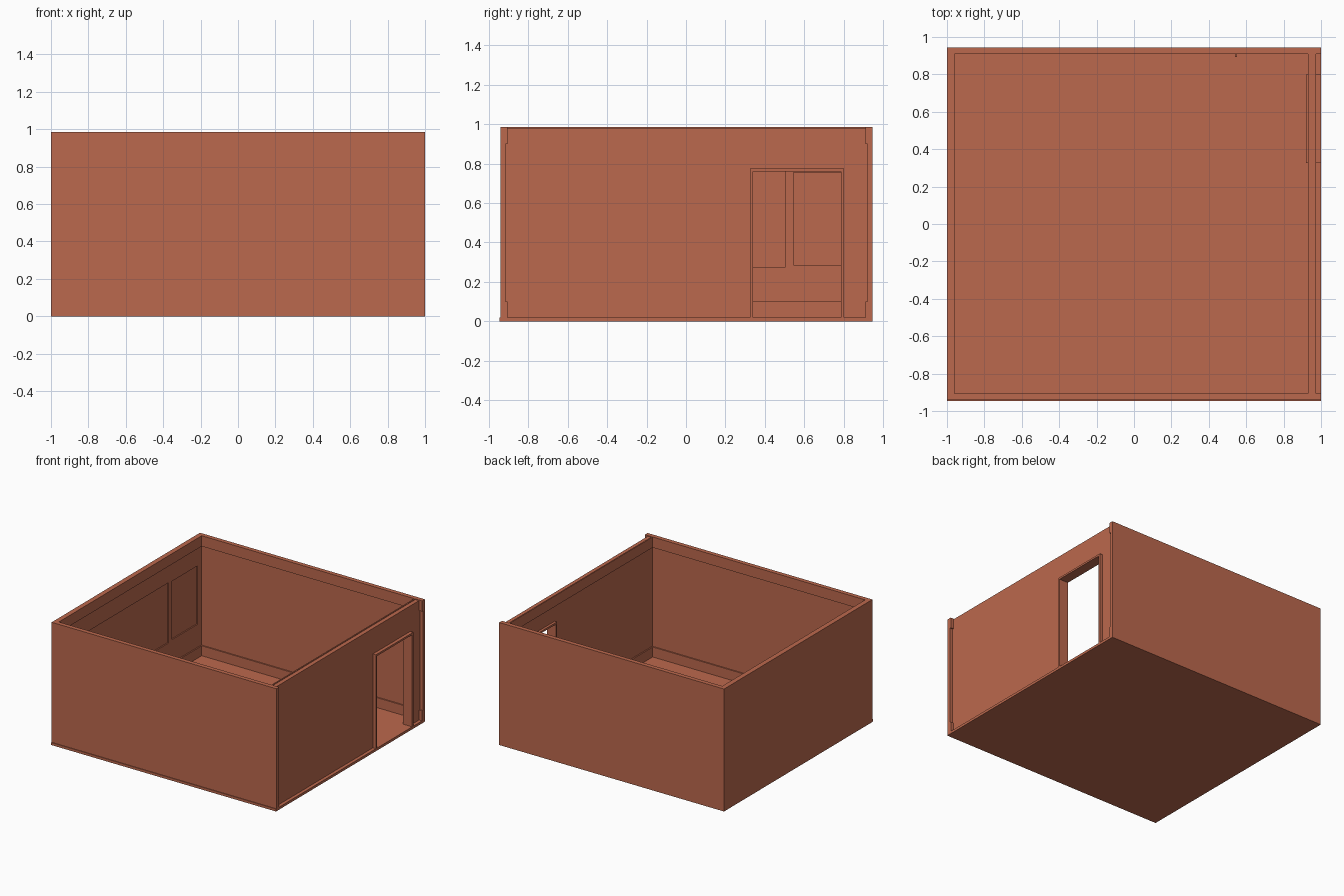
import bpy, bmesh
from mathutils import Vector

if "Cube" in bpy.data.objects:
    bpy.data.objects.remove(bpy.data.objects["Cube"])

mat = bpy.data.materials.new("terracotta")
mat.diffuse_color = (0.5, 0.14, 0.075, 1)
mat.use_nodes = True
mat.node_tree.nodes["Principled BSDF"].inputs["Base Color"].default_value = mat.diffuse_color


def prism(name, profile, x0, x1):
    """Extrude a (y, z) outline along x."""
    bm = bmesh.new()
    face = bm.faces.new([bm.verts.new((x0, y, z)) for y, z in profile])
    ext = bmesh.ops.extrude_face_region(bm, geom=[face])
    moved = [v for v in ext["geom"] if isinstance(v, bmesh.types.BMVert)]
    bmesh.ops.translate(bm, verts=moved, vec=Vector((x1 - x0, 0, 0)))
    bmesh.ops.recalc_face_normals(bm, faces=bm.faces)
    mesh = bpy.data.meshes.new(name)
    bm.to_mesh(mesh)
    bm.free()
    ob = bpy.data.objects.new(name, mesh)
    bpy.context.collection.objects.link(ob)
    mesh.materials.append(mat)
    return ob


def box(name, x, y, z):
    return prism(name, [(y[0], z[0]), (y[1], z[0]), (y[1], z[1]), (y[0], z[1])], *x)


TOP, FLOOR = 0.985, 0.02
BASE, CROWN = 0.10, 0.90

# floor slab
box("floor", (-1, 1), (-0.945, 0.945), (0, FLOOR))


# front and back walls: one profile holding skirting and crown
def end_wall(name, outer, inner, trim):
    prism(name, [(outer, FLOOR), (trim, FLOOR), (trim, BASE), (inner, BASE),
                 (inner, CROWN), (trim, CROWN), (trim, TOP), (outer, TOP)], -1, 1)


end_wall("front_wall", -0.94, -0.915, -0.905)
end_wall("back_wall", 0.945, 0.92, 0.91)

# left wall with three shallow recessed panels
left = box("left_wall", (-1, -0.97), (-0.915, 0.92), (FLOOR, TOP))
for i, (y, z) in enumerate([((-0.505, 0.505), (0.275, 0.76)),
                            ((0.545, 0.87), (0.285, 0.755)),
                            ((-0.87, -0.545), (0.285, 0.755))]):
    cutter = box(f"panel_cutter_{i}", (-0.98, -0.95), y, z)
    cutter.hide_render = True
    cutter.hide_viewport = True
    mod = left.modifiers.new("panel", 'BOOLEAN')
    mod.object = cutter
    mod.operation = 'DIFFERENCE'
    mod.solver = 'EXACT'
box("left_skirting", (-0.97, -0.96), (-0.905, 0.91), (FLOOR, BASE))
box("left_crown", (-0.97, -0.96), (-0.905, 0.91), (CROWN, TOP))

# right wall, notched for the doorway
D0, D1, DH = 0.34, 0.785, 0.76
prism("right_wall", [(-0.915, FLOOR), (D0, FLOOR), (D0, DH), (D1, DH), (D1, FLOOR),
                     (0.92, FLOOR), (0.92, 0.98), (-0.915, 0.98)], 0.94, 0.973)
box("right_skirting_front", (0.93, 0.94), (-0.905, D0), (FLOOR, BASE))
box("right_skirting_back", (0.93, 0.94), (D1, 0.91), (FLOOR, BASE))
box("right_crown", (0.93, 0.94), (-0.905, 0.91), (CROWN, TOP))

# door frame standing proud on both sides
F0, F1, FH = 0.325, 0.80, 0.775
prism("door_frame", [(F0, FLOOR), (D0, FLOOR), (D0, DH), (D1, DH), (D1, FLOOR),
                     (F1, FLOOR), (F1, FH), (F0, FH)], 0.92, 1.0)

# small switch on the back wall
box("wall_switch", (0.54, 0.552), (0.893, 0.92), (0.44, 0.46))
